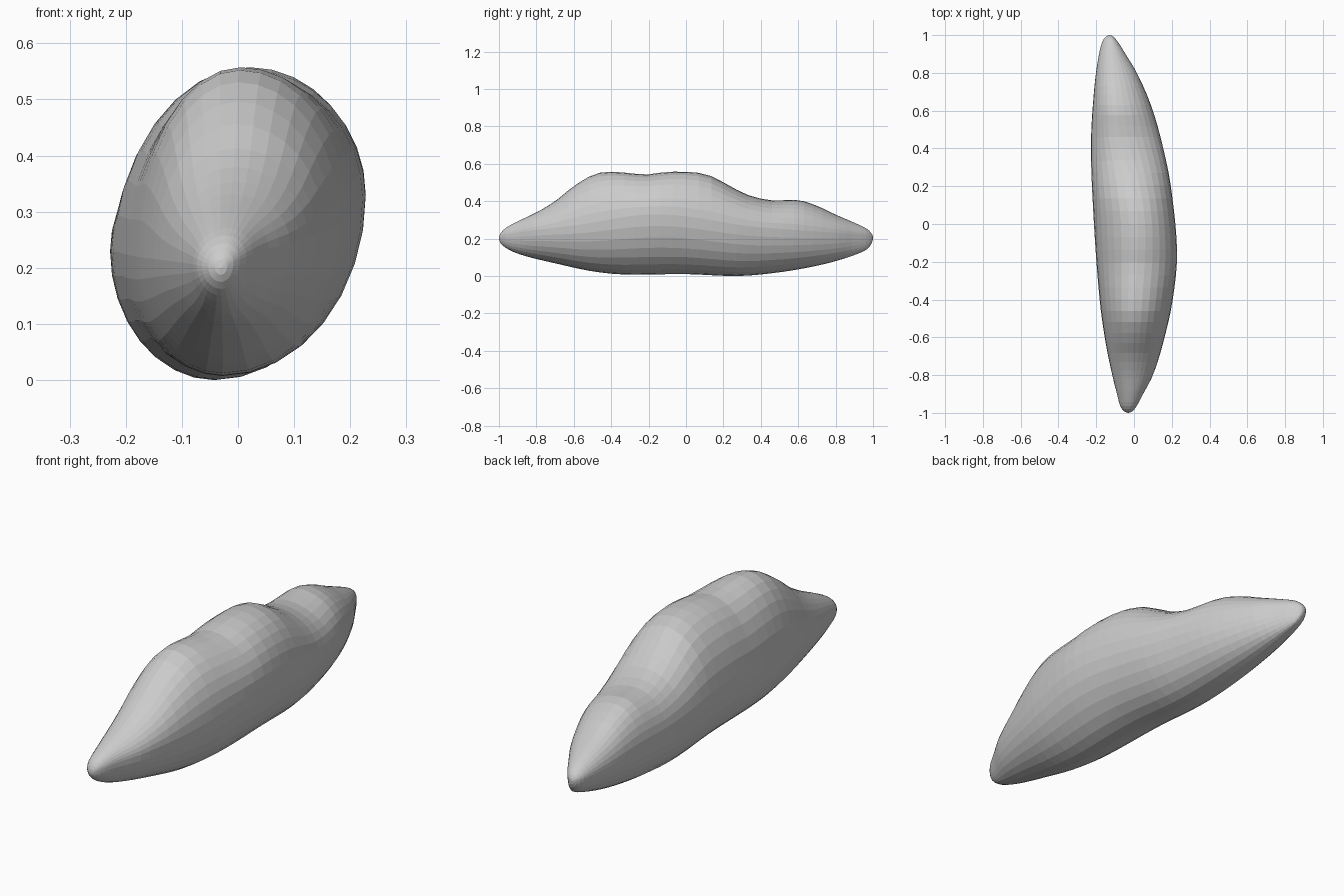
import bpy, bmesh, math

if "Cube" in bpy.data.objects:
    bpy.data.objects.remove(bpy.data.objects["Cube"])

SIDES, RINGS = 32, 46

# Outline curves along the length, as (y, value) pairs
TOP = [(-1, .2), (-.97, .252), (-.9, .292), (-.8, .34), (-.7, .4), (-.6, .48), (-.5, .54),
       (-.42, .557), (-.3, .55), (-.22, .542), (-.1, .556), (.02, .556), (.12, .54),
       (.22, .49), (.32, .437), (.45, .405), (.6, .406), (.7, .375), (.8, .328),
       (.9, .285), (.97, .25), (1, .205)]
BOTTOM = [(-1, .2), (-.97, .155), (-.9, .12), (-.7, .068), (-.5, .025), (-.33, .008),
          (0, .01), (.28, 0), (.5, .02), (.7, .055), (.9, .112), (.97, .145), (1, .205)]
LEFT = [(-1, -.03), (-.97, -.07), (-.9, -.09), (-.8, -.115), (-.6, -.155), (-.4, -.182),
        (0, -.212), (.4, -.228), (.7, -.212), (.9, -.185), (.97, -.165), (1, -.13)]
RIGHT = [(-1, -.03), (-.97, .01), (-.9, .048), (-.8, .1), (-.6, .162), (-.4, .205),
         (-.15, .228), (.2, .195), (.4, .155), (.6, .1), (.8, .015), (.9, -.045),
         (.97, -.09), (1, -.13)]
# Where the extreme points of each cross-section sit
LEFT_Z = [(-1, .2), (-.4, .22), (.4, .23), (1, .205)]
RIGHT_Z = [(-1, .2), (-.6, .27), (-.15, .33), (.4, .26), (1, .205)]
TOP_X = [(-1, -.03), (-.4, .005), (0, .02), (.25, -.02), (.5, -.08), (1, -.13)]
BOTTOM_X = [(-1, -.03), (0, -.03), (.5, -.06), (1, -.13)]


def sample(curve, t):
    """Cubic interpolation in angle space, which keeps the tips round."""
    k = [(math.asin(y), v) for y, v in curve]
    n = len(k)
    i = 0
    while i < n - 2 and t > k[i + 1][0]:
        i += 1

    def slope(j):
        a, b = k[max(j - 1, 0)], k[min(j + 1, n - 1)]
        return (b[1] - a[1]) / (b[0] - a[0])

    (t0, v0), (t1, v1) = k[i], k[i + 1]
    h = t1 - t0
    u = (t - t0) / h
    return ((2*u**3 - 3*u**2 + 1) * v0 + (u**3 - 2*u**2 + u) * h * slope(i)
            + (3*u**2 - 2*u**3) * v1 + (u**3 - u**2) * h * slope(i + 1))


def section(t):
    """Closed ring made of four quarter ellipses."""
    top, bot, lef, rig, lz, rz, tx, bx = (
        sample(c, t) for c in (TOP, BOTTOM, LEFT, RIGHT, LEFT_Z, RIGHT_Z, TOP_X, BOTTOM_X))
    pts = []
    for s in range(SIDES):
        a = 2 * math.pi * s / SIDES
        c, d = math.cos(a), math.sin(a)
        px, pz = (tx if d >= 0 else bx), (rz if c >= 0 else lz)
        x = px + abs(c) * ((rig if c >= 0 else lef) - px)
        z = pz + abs(d) * ((top if d >= 0 else bot) - pz)
        pts.append((x, math.sin(t), z))
    return pts


# Rock body: loft of the sections, closed with a point at each end
bm = bmesh.new()
rings = []
for r in range(1, RINGS):
    t = -math.pi / 2 + math.pi * r / RINGS
    rings.append([bm.verts.new(p) for p in section(t)])
for a, b in zip(rings, rings[1:]):
    for s in range(SIDES):
        q = (s + 1) % SIDES
        bm.faces.new((a[s], a[q], b[q], b[s]))
for ring, tip in ((rings[0], (-.03, -1, .2)), (rings[-1], (-.13, 1, .205))):
    v = bm.verts.new(tip)
    for s in range(SIDES):
        bm.faces.new((ring[s], ring[(s + 1) % SIDES], v))
bmesh.ops.recalc_face_normals(bm, faces=bm.faces)
mesh = bpy.data.meshes.new("rock_body")
bm.to_mesh(mesh)
bm.free()
rock = bpy.data.objects.new("rock_body", mesh)
bpy.context.collection.objects.link(rock)
